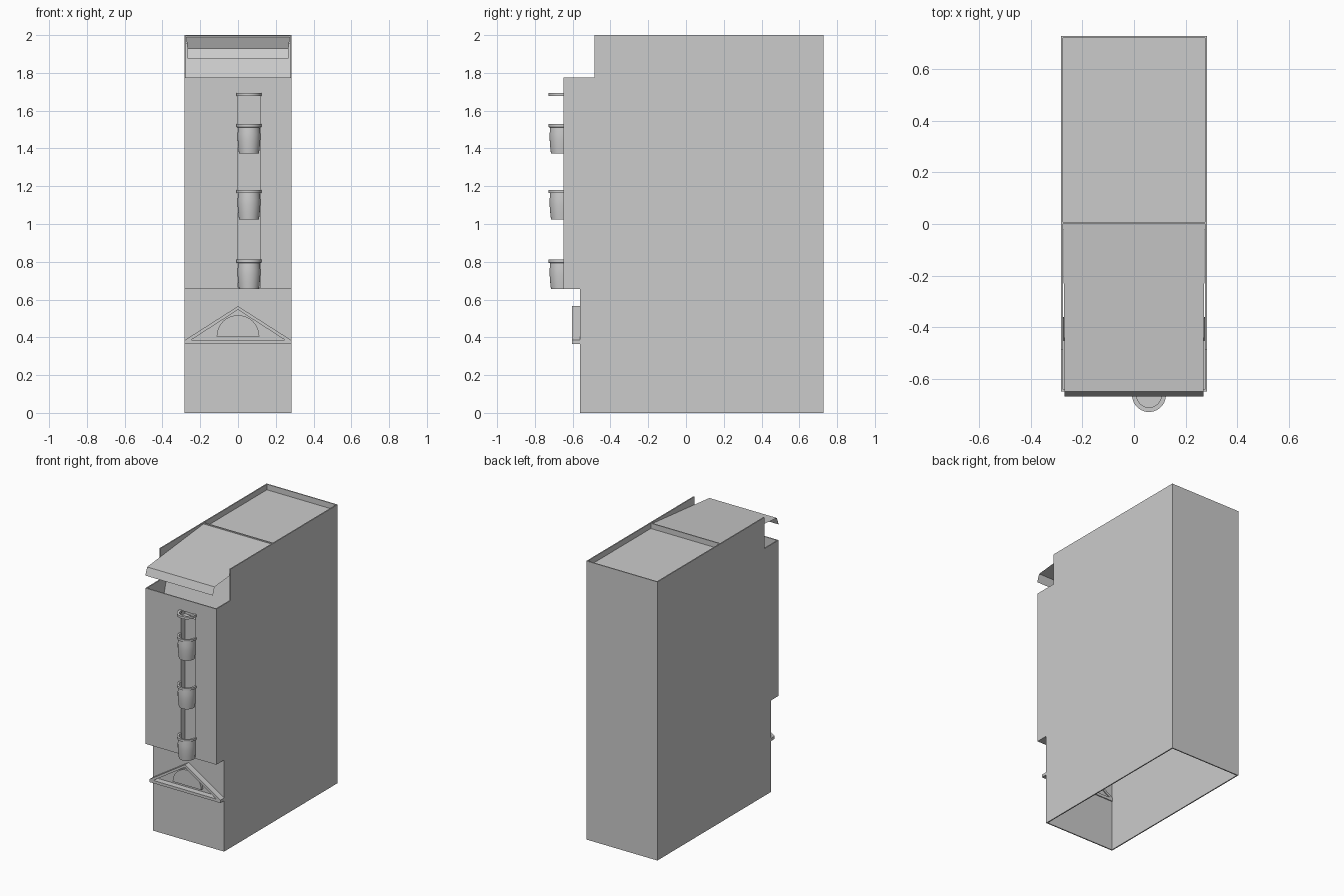
import bpy, bmesh, math

if "Cube" in bpy.data.objects:
    bpy.data.objects.remove(bpy.data.objects["Cube"])

W, T = 0.282, 0.008          # half width, wall thickness
BACK, FRONT, LOW = 0.7275, -0.648, -0.56


def finish(name, bm):
    bmesh.ops.remove_doubles(bm, verts=bm.verts, dist=1e-5)
    bmesh.ops.recalc_face_normals(bm, faces=bm.faces)
    me = bpy.data.meshes.new(name)
    bm.to_mesh(me)
    bm.free()
    ob = bpy.data.objects.new(name, me)
    bpy.context.collection.objects.link(ob)
    return ob


def prism(name, pts, axis, a, b):
    """Extrude a 2D outline: axis 'x' takes (y, z), axis 'y' takes (x, z)."""
    bm = bmesh.new()

    def put(p, d):
        return bm.verts.new((d, p[0], p[1]) if axis == 'x' else (p[0], d, p[1]))
    va = [put(p, a) for p in pts]
    vb = [put(p, b) for p in pts]
    bm.faces.new(va)
    bm.faces.new(vb[::-1])
    n = len(pts)
    for i in range(n):
        j = (i + 1) % n
        bm.faces.new((va[i], vb[i], vb[j], va[j]))
    return finish(name, bm)


def box(name, x0, x1, y0, y1, z0, z1):
    return prism(name, [(x0, z0), (x1, z0), (x1, z1), (x0, z1)], 'y', y0, y1)


def sheet(name, pts):
    bm = bmesh.new()
    bm.faces.new([bm.verts.new(p) for p in pts])
    return finish(name, bm)


def half_round(name, profile, z, cx=0.058, cy=-0.662, n=20, closed=True):
    """Sweep an (r, z) profile round the front half, running straight back to the wall."""
    bm = bmesh.new()
    cols = [(math.pi + math.pi * i / n, 0) for i in range(n + 1)]
    cols = [(math.pi, FRONT - cy)] + cols + [(2 * math.pi, FRONT - cy)]
    rings = [[bm.verts.new((cx + r * math.cos(a), cy + r * math.sin(a) + dy, z + h))
              for r, h in profile] for a, dy in cols]
    m = len(profile)
    for r0, r1 in zip(rings, rings[1:]):
        for k in range(m if closed else m - 1):
            q = (k + 1) % m
            bm.faces.new((r0[k], r1[k], r1[q], r0[q]))
    ob = finish(name, bm)
    bpy.ops.object.select_all(action='DESELECT')
    bpy.context.view_layer.objects.active = ob
    ob.select_set(True)
    bpy.ops.object.shade_smooth_by_angle(angle=math.radians(35))
    return ob


# Side walls with the stepped outline
side = [(BACK, 0), (BACK, 2), (-0.485, 2), (-0.485, 1.775), (FRONT, 1.775),
        (FRONT, 0.657), (LOW, 0.657), (LOW, 0)]
for tag, s in (("left", -1), ("right", 1)):
    prism(f"{tag}_side_wall", side, 'x', s * W, s * (W - T))

# Back wall, ground floor front and overhang soffit
I = W - T
box("back_wall", -I, I, BACK - T, BACK, 0, 2)
box("ground_floor_front", -I, I, LOW, LOW + T, 0, 0.657)
box("overhang_soffit", -I, I, FRONT, LOW + T, 0.657, 0.665)

# Upper front with a tall recessed window slot
SX0, SX1, SZ = 0.0, 0.118, 1.69
box("upper_front_left", -I, SX0, FRONT, FRONT + T, 0.657, 1.775)
box("upper_front_right", SX1, I, FRONT, FRONT + T, 0.657, 1.775)
box("upper_front_top", SX0, SX1, FRONT, FRONT + T, SZ, 1.775)
box("slot_left_jamb", SX0 - T, SX0, FRONT + T, -0.6, 0.66, SZ)
box("slot_right_jamb", SX1, SX1 + T, FRONT + T, -0.6, 0.66, SZ)
box("slot_head", SX0, SX1, FRONT + T, -0.6, SZ, SZ + T)
box("slot_back", SX0 - T, SX1 + T, -0.603, -0.597, 0.66, SZ + T)

# Roofs, divider, eave and the attic front behind the parapet
box("back_roof", -I, I, 0.008, BACK - T, 1.95, 1.96)
box("roof_divider", -I, I, 0.0, 0.008, 1.94, 1.998)
sheet("front_roof", [(-0.274, 0, 1.99), (0.274, 0, 1.99), (0.268, -0.648, 1.93), (-0.268, -0.648, 1.93)])
sheet("eave_strip", [(-0.268, -0.648, 1.93), (0.268, -0.648, 1.93), (0.268, -0.668, 1.876), (-0.268, -0.668, 1.876)])
sheet("attic_front", [(-I, -0.45, 1.65), (I, -0.45, 1.65), (I, -0.36, 1.956), (-I, -0.36, 1.956)])
sheet("attic_floor", [(-I, FRONT + T, 1.65), (I, FRONT + T, 1.65), (I, -0.45, 1.65), (-I, -0.45, 1.65)])

# Half-round balconies and the canopy ring
barrel = [(0, 0), (0.053, 0), (0.057, 0.035), (0.06, 0.075), (0.06, 0.105), (0.057, 0.138),
          (0.0655, 0.14), (0.0655, 0.156), (0.052, 0.156), (0.05, 0.012), (0, 0.012)]
for i, z in enumerate((0.655, 1.025, 1.373)):
    half_round(f"balcony_{i + 1}", barrel, z, closed=False)
half_round("canopy_ring", [(0.048, 0), (0.0655, 0), (0.0655, 0.017), (0.048, 0.017)], 1.677)

# Pediment: base ledge, two raking bars and a half-round panel
PY = -0.603
box("pediment_base", -W, W, PY, -0.545, 0.365, 0.385)
for tag, s in (("left", -1), ("right", 1)):
    prism(f"pediment_{tag}_rake", [(0, 0.565), (s * W, 0.385), (s * 0.25, 0.385), (0, 0.546)],
          'y', PY, -0.545)
arch = [(0.113 * math.cos(math.pi * i / 16), 0.405 + 0.112 * math.sin(math.pi * i / 16))
        for i in range(17)]
prism("pediment_half_round_panel", arch, 'y', -0.58, LOW + 0.002)
